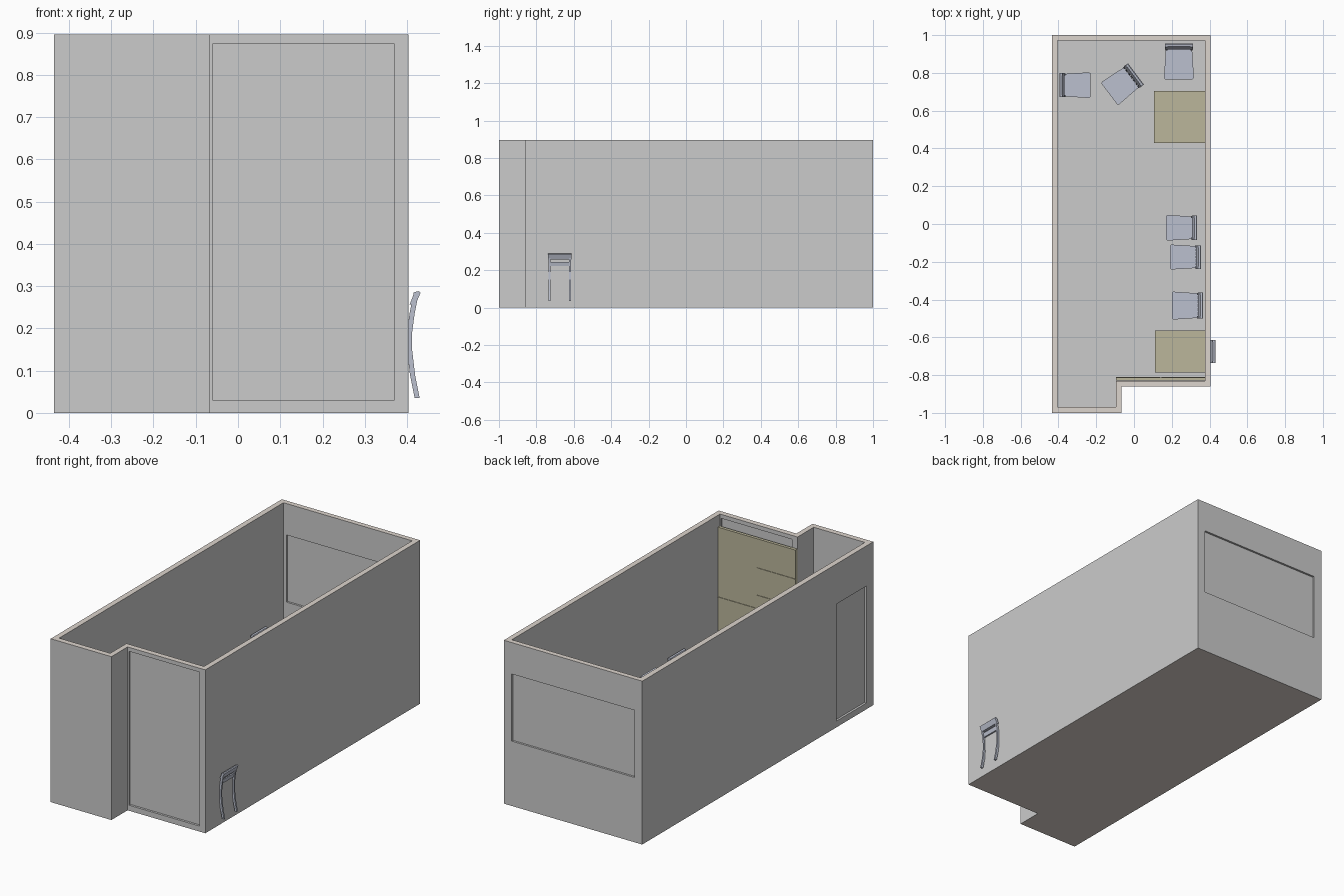
import bpy, bmesh
from math import radians

if "Cube" in bpy.data.objects:
    bpy.data.objects.remove(bpy.data.objects["Cube"])


def material(name, rgb):
    m = bpy.data.materials.new(name)
    m.diffuse_color = (*rgb, 1)
    m.use_nodes = True
    m.node_tree.nodes["Principled BSDF"].inputs["Base Color"].default_value = m.diffuse_color
    return m


BEIGE = material("beige", (0.72, 0.66, 0.61))
OLIVE = material("olive", (0.50, 0.47, 0.33))
BLUE = material("blue_grey", (0.50, 0.53, 0.62))


def prism(bm, pts, lo, hi, axis="z"):
    """Extrude a flat outline along z (points are x,y) or y (points are x,z)."""
    def at(p, h):
        return (p[0], p[1], h) if axis == "z" else (p[0], h, p[1])
    a = [bm.verts.new(at(p, lo)) for p in pts]
    b = [bm.verts.new(at(p, hi)) for p in pts]
    faces = [bm.faces.new(a), bm.faces.new(b[::-1])]
    n = len(pts)
    for i in range(n):
        j = (i + 1) % n
        faces.append(bm.faces.new((a[j], a[i], b[i], b[j])))
    bmesh.ops.recalc_face_normals(bm, faces=faces)


def box(bm, x0, x1, y0, y1, z0, z1):
    prism(bm, [(x0, y0), (x1, y0), (x1, y1), (x0, y1)], z0, z1)


def to_mesh(bm, name, mat=None):
    me = bpy.data.meshes.new(name)
    bm.to_mesh(me)
    bm.free()
    if mat:
        me.materials.append(mat)
    return me


def place(name, me):
    ob = bpy.data.objects.new(name, me)
    bpy.context.collection.objects.link(ob)
    return ob


def box_object(name, boxes, mat=None):
    bm = bmesh.new()
    for b in boxes:
        box(bm, *b)
    return place(name, to_mesh(bm, name, mat))


# Room shell: L-shaped outline, hollowed, with three openings
H, FLOOR = 0.895, 0.03
outer = [(-.435, -1), (-.067, -1), (-.067, -.86), (.404, -.86), (.404, 1), (-.435, 1)]
inner = [(-.405, -.97), (-.095, -.97), (-.095, -.83), (.375, -.83), (.375, .972), (-.405, .972)]
bm = bmesh.new()
prism(bm, outer, 0, H)
room = place("room_shell", to_mesh(bm, "room_shell"))
bm = bmesh.new()
prism(bm, inner, FLOOR, H + .1)
cutters = [place("room_cutter", to_mesh(bm, "room_cutter"))]
openings = {
    "front_window": (-.06, .37, -.88, -.81, .03, .873),
    "back_window": (-.387, .356, .95, 1.05, .355, .723),
    "side_door": (-.46, -.39, -.94, -.68, .034, .675),
}
cutters += [box_object(n + "_cutter", [b]) for n, b in openings.items()]
bpy.context.view_layer.objects.active = room
for c in cutters:
    c.hide_render = True
    mod = room.modifiers.new("cut", "BOOLEAN")
    mod.operation = "DIFFERENCE"
    mod.solver = "EXACT"
    mod.object = c
    bpy.ops.object.modifier_apply(modifier=mod.name)
for c in cutters:
    bpy.data.objects.remove(c)

# Beige wall tops and underside
room.data.materials.clear()
room.data.materials.append(material("wall_grey", (0.6, 0.6, 0.6)))
room.data.materials.append(BEIGE)
for f in room.data.polygons:
    beige = abs(f.normal.z) > .9 and (f.center.z > H - .01 or f.center.z < .01)
    f.material_index = int(beige)

# Panes and door leaf, set midway in the walls
box_object("front_window_pane", [(-.06, .37, -.848, -.842, .03, .873)])
box_object("back_window_pane", [(-.387, .356, .983, .989, .355, .723)])
box_object("side_door_leaf", [(-.423, -.417, -.94, -.68, .034, .675)])

# Wall panel behind the front window, with thin ledges
box_object("wall_panel", [(-.095, .375, -.829, -.812, FLOOR, .83)], OLIVE)
box_object("panel_ledges", [(.145, .375, -.813, -.809, .445, .449),
                            (-.095, .137, -.813, -.809, .668, .672),
                            (.02, .137, -.813, -.809, .518, .522)], OLIVE)


# Square tables against the right wall
def table(name, x0, x1, y0, y1, top=.25, leg=.016):
    parts = [(x0, x1, y0, y1, top - .014, top)]
    for x in (x0 + .005, x1 - leg - .005):
        for y in (y0 + .005, y1 - leg - .005):
            parts.append((x, x + leg, y, y + leg, FLOOR, top - .014))
    box_object(name, parts, OLIVE)


table("back_table", .105, .375, .43, .705)
table("front_table", .11, .375, -.785, -.565)


# Chair: facing -x, with curved rear posts
def chair_mesh(name, slatted):
    bm = bmesh.new()
    spine = [(.072, .035), (.061, .09), (.054, .15), (.054, .19), (.060, .235), (.070, .285)]
    post = [(x - .006, z) for x, z in spine] + [(x + .006, z) for x, z in spine[::-1]]
    for s in (-1, 1):
        prism(bm, post, s * .055 - .005, s * .055 + .005, "y")
        box(bm, -.078, -.066, s * .056 - .006, s * .056 + .006, .035, .148)
        box(bm, -.07, .056, s * .052 - .003, s * .052 + .003, .132, .148)
    # seat
    prism(bm, [(-.085, -.06), (-.078, -.066), (.052, -.058), (.052, .058),
               (-.078, .066), (-.085, .06)], .146, .16)
    # top rail
    prism(bm, [(.054, .256), (.068, .256), (.080, .284), (.076, .288), (.066, .286)],
          -.062, .062, "y")
    if slatted:
        slat = [(.050, .158), (.056, .158), (.058, .21), (.066, .26), (.060, .26), (.052, .21)]
        for i in range(-2, 3):
            prism(bm, slat, i * .019 - .005, i * .019 + .005, "y")
    else:
        prism(bm, [(.052, .222), (.060, .222), (.065, .245), (.057, .245)], -.055, .055, "y")
    return to_mesh(bm, name, BLUE)


rail_chair = chair_mesh("rail_chair", False)
slat_chair = chair_mesh("slat_chair", True)

# mesh, x, y, turn, depth scale, width scale
for i, (me, x, y, turn, d, w) in enumerate([
        (rail_chair, -.315, .735, 180, 1, 1.03),
        (slat_chair, -.058, .743, 37, 1.07, 1.14),
        (rail_chair, .238, .863, 90, 1.15, 1.2),
        (rail_chair, .254, -.02, 0, 1, 1.03),
        (slat_chair, .275, -.175, 0, 1, 1),
        (slat_chair, .286, -.432, 0, 1, 1.12),
        (rail_chair, .352, -.675, 0, 1, 1)]):
    ob = place(f"chair_{i + 1}", me)
    ob.location = (x, y, 0)
    ob.rotation_euler.z = radians(turn)
    ob.scale = (d, w, 1)
